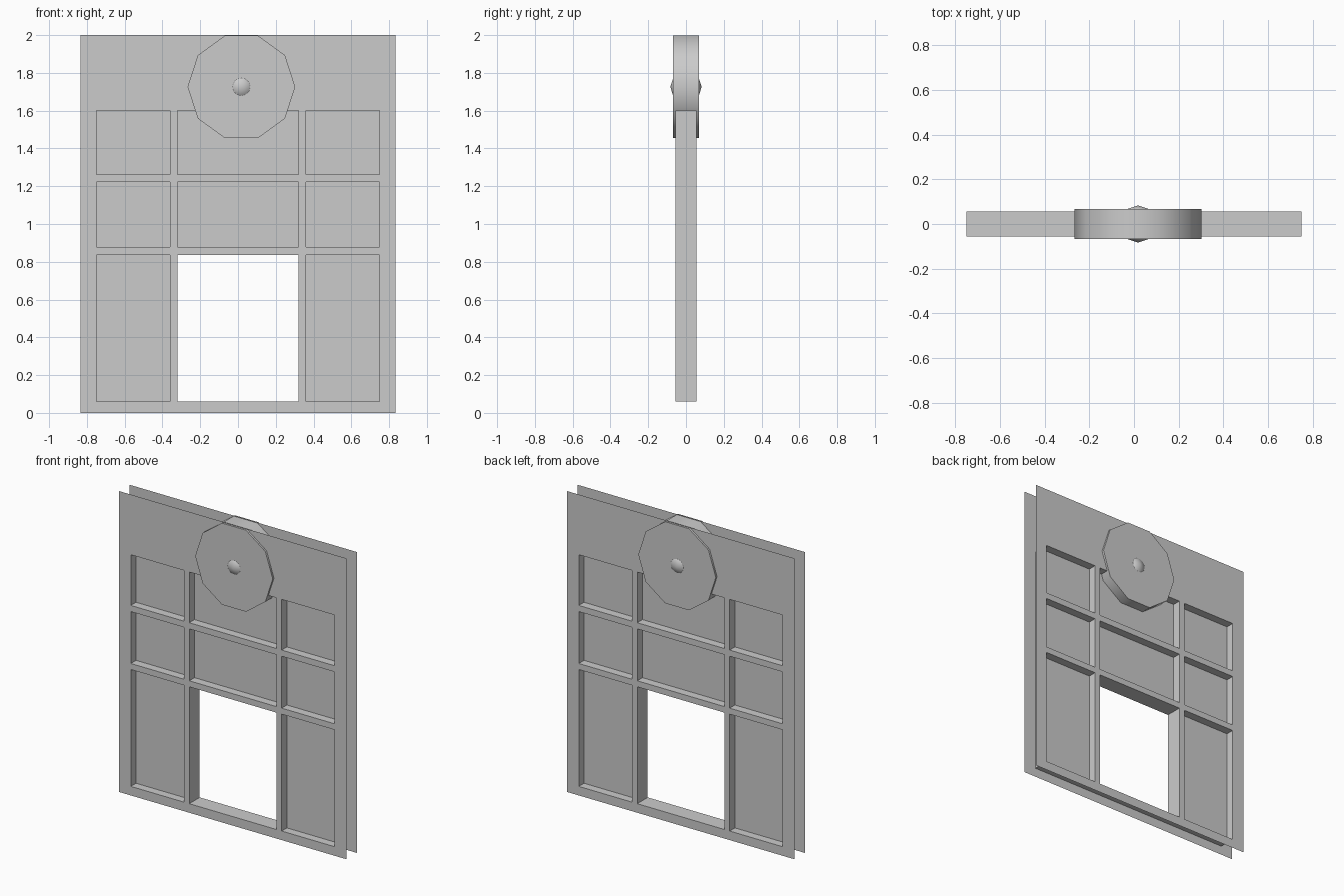
import bpy, bmesh, math

if "Cube" in bpy.data.objects:
    bpy.data.objects.remove(bpy.data.objects["Cube"])

grey = bpy.data.materials.new("plain grey")
grey.diffuse_color = (0.6, 0.6, 0.6, 1)
grey.use_nodes = True
grey.node_tree.nodes["Principled BSDF"].inputs["Base Color"].default_value = grey.diffuse_color

D = 0.055                                   # half depth of the facade
XS = [-0.835, -0.75, -0.36, -0.32, 0.32, 0.36, 0.75, 0.835]
ZS = [0, 0.06, 0.837, 0.877, 1.222, 1.263, 1.6, 2.0]


def kind(i, j):
    """0 = plain border, 1 = bar, 2 = recessed panel, 3 = doorway."""
    if not (1 <= i <= 5 and 1 <= j <= 5):
        return 0
    if i % 2 and j % 2:
        return 3 if (i, j) == (3, 1) else 2
    return 1


def make(name, quads):
    bm = bmesh.new()
    for q in quads:
        bm.faces.new([bm.verts.new(p) for p in q])
    bmesh.ops.remove_doubles(bm, verts=bm.verts, dist=1e-5)
    me = bpy.data.meshes.new(name)
    bm.to_mesh(me)
    bm.free()
    me.materials.append(grey)
    ob = bpy.data.objects.new(name, me)
    bpy.context.collection.objects.link(ob)
    return ob


def cell(i, j, y, back=False):
    x0, x1, z0, z1 = XS[i], XS[i + 1], ZS[j], ZS[j + 1]
    q = [(x0, y, z0), (x1, y, z0), (x1, y, z1), (x0, y, z1)]
    return q[::-1] if back else q


cells = [(i, j) for i in range(7) for j in range(7)]
solid = [c for c in cells if kind(*c) < 2]

# Thin front and back sheets with window openings
make("front_sheet", [cell(i, j, -D) for i, j in solid])
make("back_sheet", [cell(i, j, D, True) for i, j in solid])

# Single-layer panels halfway through the depth
make("window_panels", [cell(i, j, 0) for i, j in cells if kind(i, j) == 2])

# Walls joining both sheets wherever the cell kind changes
walls = []
for i, j in cells:
    if i < 6 and kind(i, j) != kind(i + 1, j):
        x, z0, z1 = XS[i + 1], ZS[j], ZS[j + 1]
        q = [(x, -D, z0), (x, D, z0), (x, D, z1), (x, -D, z1)]
        walls.append(q if kind(i, j) < kind(i + 1, j) else q[::-1])
    if j < 6 and kind(i, j) != kind(i, j + 1):
        z, x0, x1 = ZS[j + 1], XS[i], XS[i + 1]
        q = [(x0, -D, z), (x1, -D, z), (x1, D, z), (x0, D, z)]
        walls.append(q if kind(i, j) < kind(i, j + 1) else q[::-1])
make("recess_walls", walls)

# Ten-sided disc through the top of the facade
CENTRE = (0.018, 0, 1.726)
bpy.ops.mesh.primitive_cylinder_add(vertices=10, radius=0.285, depth=0.136, location=CENTRE,
                                    rotation=(math.pi / 2, math.radians(18), 0))
disc = bpy.context.object
disc.name = "round_disc"
# Turn the profile so it has a flat side at the top
disc.rotation_euler = (math.pi / 2, math.pi / 2, 0)
disc.data.materials.append(grey)
bpy.ops.object.shade_smooth_by_angle(angle=math.radians(40))

# Knob showing on both sides of the disc
bpy.ops.mesh.primitive_uv_sphere_add(segments=16, ring_count=5, radius=0.083, location=CENTRE,
                                     rotation=(math.pi / 2, 0, 0))
knob = bpy.context.object
knob.name = "centre_knob"
knob.data.materials.append(grey)
bpy.ops.object.shade_smooth_by_angle(angle=math.radians(60))
